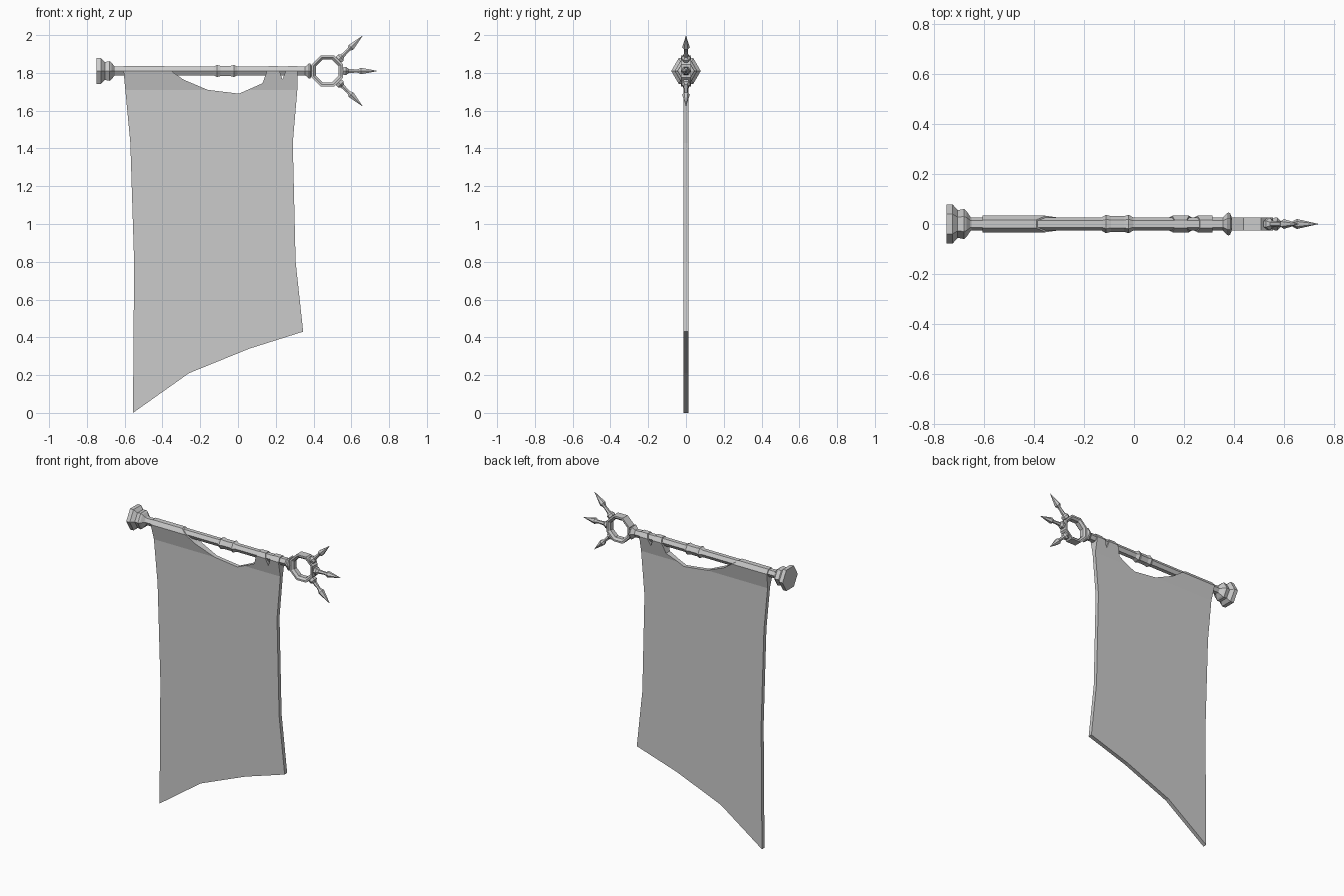
import bpy, bmesh
from math import sin, cos, pi, radians
from mathutils import Matrix, Vector

if "Cube" in bpy.data.objects:
    bpy.data.objects.remove(bpy.data.objects["Cube"])

PZ = 1.81          # pole axis height
RX = 0.473         # ring centre


def finish(name, bm):
    bmesh.ops.recalc_face_normals(bm, faces=bm.faces)
    me = bpy.data.meshes.new(name)
    bm.to_mesh(me)
    bm.free()
    ob = bpy.data.objects.new(name, me)
    bpy.context.collection.objects.link(ob)
    return ob


def lathe_x(name, profile, matrix, sides=6):
    """Faceted turning along local x from (x, radius) pairs, a corner facing +y."""
    bm = bmesh.new()
    rings = []
    for x, r in profile:
        rings.append([bm.verts.new((x, r * cos(2 * pi * i / sides), r * sin(2 * pi * i / sides)))
                      for i in range(sides)])
    for a, b in zip(rings, rings[1:]):
        for i in range(sides):
            j = (i + 1) % sides
            bm.faces.new((a[i], a[j], b[j], b[i]))
    bm.faces.new(rings[0])
    bm.faces.new(rings[-1])
    bmesh.ops.remove_doubles(bm, verts=bm.verts, dist=1e-5)
    bm.transform(matrix)
    return finish(name, bm)


def prism(name, points, vector):
    bm = bmesh.new()
    face = bm.faces.new([bm.verts.new(p) for p in points])
    ext = bmesh.ops.extrude_face_region(bm, geom=[face], use_keep_orig=True)
    moved = [v for v in ext["geom"] if isinstance(v, bmesh.types.BMVert)]
    bmesh.ops.translate(bm, verts=moved, vec=Vector(vector))
    return finish(name, bm)


axis = Matrix.Translation((0, 0, PZ))

# pole, with a double collar in the middle and a flange at the ring
lathe_x("pole", [(-0.66, 0.026), (-0.13, 0.026), (-0.112, 0.037), (-0.092, 0.031),
                 (-0.04, 0.031), (-0.022, 0.037), (-0.002, 0.026), (0.355, 0.026),
                 (0.376, 0.046), (0.384, 0.044), (0.392, 0.024), (0.4, 0.024)], axis)

# butt cap
lathe_x("end_cap", [(-0.75, 0.078), (-0.725, 0.078), (-0.705, 0.055), (-0.68, 0.06),
                    (-0.67, 0.052), (-0.655, 0.03), (-0.65, 0.026)], axis)

# octagonal ring, inner edge chamfered
bm = bmesh.new()
section = [(0.083, -0.026), (0.083, 0.026), (0.072, 0.026), (0.06, 0.014),
           (0.06, -0.014), (0.072, -0.026)]
loops = []
for k in range(8):
    a = (k + 0.5) * pi / 4
    loops.append([bm.verts.new((RX + r / cos(pi / 8) * cos(a), y, PZ + r / cos(pi / 8) * sin(a)))
                  for r, y in section])
for k in range(8):
    a, b = loops[k], loops[(k + 1) % 8]
    for i in range(6):
        j = (i + 1) % 6
        bm.faces.new((a[i], a[j], b[j], b[i]))
finish("ring", bm)

# three spikes fanned from the ring
spike = [(0.075, 0.016), (0.088, 0.025), (0.1, 0.025), (0.112, 0.013), (0.15, 0.01),
         (0.162, 0.011), (0.178, 0.02), (0.267, 0.0)]
for label, deg in (("upper", 45), ("middle", 0), ("lower", -45)):
    lathe_x("spike_" + label, spike,
            Matrix.Translation((RX, 0, PZ)) @ Matrix.Rotation(radians(-deg), 4, 'Y'))

# cloth: thin sheet flaring into a hexagonal sleeve over the pole
half = [(0.013, -0.1), (0.013, 1.71), (0.033, PZ), (0.0165, PZ + 0.0265)]
sleeve = half + [(-y, z) for y, z in reversed(half)]
banner = prism("banner_cloth", [(-0.8, y, z) for y, z in sleeve], (1.4, 0, 0))

# torn outline that trims the cloth
outline = [(-0.605, 1.9), (-0.605, 1.80), (-0.57, 1.43), (-0.55, 0.8), (-0.556, 0.0),
           (-0.26, 0.21), (0.06, 0.34), (0.345, 0.43), (0.305, 0.8), (0.29, 1.43),
           (0.314, 1.71), (0.314, 1.9), (0.29, 1.9), (0.235, 1.765), (0.19, 1.9),
           (0.185, 1.9), (0.13, 1.745), (0.005, 1.69), (-0.16, 1.71), (-0.29, 1.765),
           (-0.48, 1.9)]
cutter = prism("cloth_outline_cutter", [(x, -0.1, z) for x, z in outline], (0, 0.2, 0))
cutter.hide_render = True
cutter.hide_viewport = True
mod = banner.modifiers.new("trim", 'BOOLEAN')
mod.operation = 'INTERSECT'
mod.solver = 'EXACT'
mod.object = cutter
